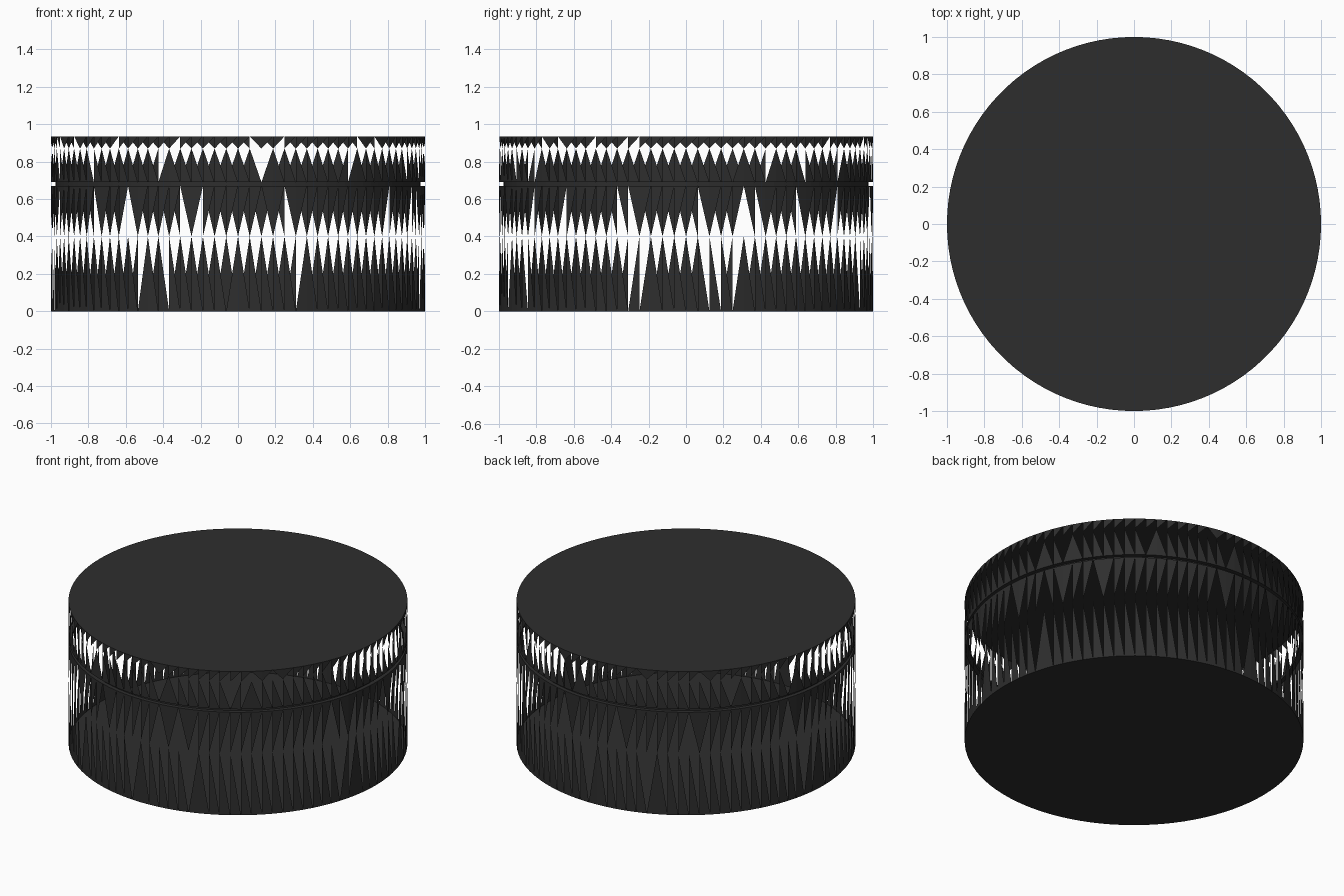
import bpy, bmesh, math, random

cube = bpy.data.objects.get("Cube")
if cube:
    bpy.data.objects.remove(cube, do_unlink=True)

SEGMENTS = 100
RADIUS, NECK = 1.0, 0.975
BASE_TOP, LID_BOTTOM, HEIGHT = 0.67, 0.69, 0.935
random.seed(4)

charcoal = bpy.data.materials.new("charcoal")
charcoal.use_nodes = True
colour = (0.027, 0.027, 0.027, 1)
charcoal.diffuse_color = colour
charcoal.node_tree.nodes["Principled BSDF"].inputs["Base Color"].default_value = colour


def ring(bm, z, radius=RADIUS):
    """Circle of vertices at height z."""
    step = math.tau / SEGMENTS
    return [bm.verts.new((radius * math.cos(i * step), radius * math.sin(i * step), z))
            for i in range(SEGMENTS)]


def bridge(bm, low, high):
    """Closed band of quads between two rings."""
    for i in range(SEGMENTS):
        j = (i + 1) % SEGMENTS
        bm.faces.new((low[i], low[j], high[j], high[i]))


def teeth(bm, edge, tips):
    """Open band: one right triangle per segment, a few leaning the other way."""
    for i in range(SEGMENTS):
        j = (i + 1) % SEGMENTS
        tip = tips[j] if random.random() < 0.1 else tips[i]
        corners = (edge[i], edge[j], tip)
        if tip.co.z < edge[i].co.z:
            corners = corners[::-1]
        bm.faces.new(corners)


def finish(bm, name):
    mesh = bpy.data.meshes.new(name)
    bm.to_mesh(mesh)
    bm.free()
    mesh.materials.append(charcoal)
    obj = bpy.data.objects.new(name, mesh)
    bpy.context.collection.objects.link(obj)


# Base: floor, two toothed bands meeting tip to tip, and a flat rim
bm = bmesh.new()
floor, middle, rim = ring(bm, 0), ring(bm, 0.4), ring(bm, BASE_TOP)
bm.faces.new(floor[::-1])
teeth(bm, floor, middle)
teeth(bm, rim, middle)
bridge(bm, rim, ring(bm, BASE_TOP, NECK))
finish(bm, "base")

# Recessed neck between base and lid
bm = bmesh.new()
bridge(bm, ring(bm, BASE_TOP, NECK), ring(bm, LID_BOTTOM, NECK))
finish(bm, "neck")

# Lid: flat lower rim, two toothed bands and a closed top
bm = bmesh.new()
rim, middle, top = ring(bm, LID_BOTTOM), ring(bm, 0.87), ring(bm, HEIGHT)
bridge(bm, ring(bm, LID_BOTTOM, NECK), rim)
teeth(bm, rim, middle)
teeth(bm, top, middle)
bm.faces.new(top)
finish(bm, "lid")
